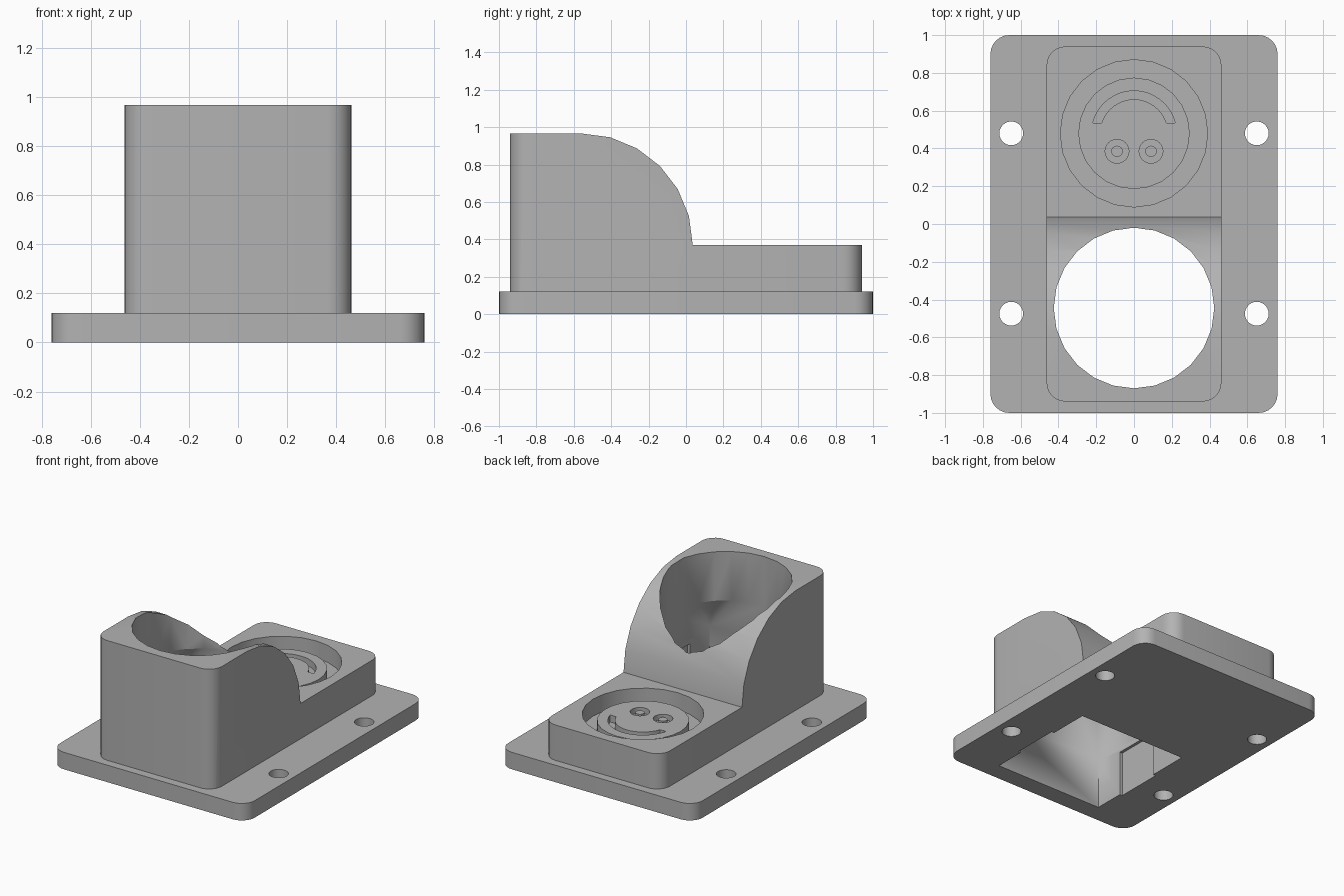
import bpy, bmesh, math
from math import sin, cos, pi, radians

cube = bpy.data.objects.get("Cube")
if cube:
    bpy.data.objects.remove(cube, do_unlink=True)

grey = bpy.data.materials.new("plain grey")
grey.use_nodes = True
colour = (0.45, 0.45, 0.45, 1)
grey.diffuse_color = colour
grey.node_tree.nodes["Principled BSDF"].inputs["Base Color"].default_value = colour


def make(name, bm):
    bmesh.ops.recalc_face_normals(bm, faces=bm.faces)
    mesh = bpy.data.meshes.new(name)
    bm.to_mesh(mesh)
    bm.free()
    mesh.materials.append(grey)
    obj = bpy.data.objects.new(name, mesh)
    bpy.context.collection.objects.link(obj)
    return obj


def prism(name, outline, low, high, axis="z"):
    """Extrude an outline along z (points are x, y) or x (points are y, z)."""
    bm = bmesh.new()
    place = (lambda p, h: (p[0], p[1], h)) if axis == "z" else (lambda p, h: (h, p[0], p[1]))
    a = [bm.verts.new(place(p, low)) for p in outline]
    b = [bm.verts.new(place(p, high)) for p in outline]
    bm.faces.new(a)
    bm.faces.new(b)
    for i in range(len(a)):
        j = (i + 1) % len(a)
        bm.faces.new((a[i], a[j], b[j], b[i]))
    return make(name, bm)


def arc(x, y, r, start, end, steps):
    return [(x + r * cos(radians(start + (end - start) * i / steps)),
             y + r * sin(radians(start + (end - start) * i / steps))) for i in range(steps + 1)]


def circle(x, y, r, n=24):
    return arc(x, y, r, 0, 360, n)[:-1]


def rounded(hx, hy, r):
    points = []
    for k, (sx, sy) in enumerate(((1, 1), (-1, 1), (-1, -1), (1, -1))):
        points += arc(sx * (hx - r), sy * (hy - r), r, 90 * k, 90 * k + 90, 6)
    return points


def combine(target, tool, operation):
    """Apply a boolean and discard the tool."""
    mod = target.modifiers.new(operation, "BOOLEAN")
    mod.operation, mod.solver, mod.object = operation, "EXACT", tool
    graph = bpy.context.evaluated_depsgraph_get()
    mesh = bpy.data.meshes.new_from_object(target.evaluated_get(graph))
    target.modifiers.clear()
    target.data = mesh
    bpy.data.objects.remove(tool, do_unlink=True)


# Base plate and raised body
housing = prism("housing", rounded(0.76, 1.0, 0.1), 0, 0.12)
body = prism("body", rounded(0.463, 0.94, 0.1), 0.05, 0.966)

# Curved step from the tall front down to the low rear
step = arc(-0.56, 0.37, 0.596, 0, 90, 6) + [(-0.56, 1.3), (1.2, 1.3), (1.2, 0.37)]
combine(body, prism("step_cutter", step, -0.8, 0.8, "x"), "DIFFERENCE")
combine(housing, body, "UNION")

# Passage: round at the top, lofted to a square opening underneath
bm = bmesh.new()
R, CY, N = 0.425, -0.445, 24
corners = ((R, R), (-R, R), (-R, -R), (R, -R))
floor, shoulder = [[bm.verts.new((x, CY + y, z)) for x, y in corners] for z in (-0.1, 0.36)]
neck, top = [[bm.verts.new((x, y, z)) for x, y in circle(0, CY, R, N)] for z in (0.62, 1.2)]
bm.faces.new(floor)
bm.faces.new(top)
for q in range(4):
    bm.faces.new((floor[q - 1], floor[q], shoulder[q], shoulder[q - 1]))
    bm.faces.new((shoulder[q - 1], shoulder[q], neck[q * N // 4]))
for i in range(N):
    j = (i + 1) % N
    bm.faces.new((neck[i], neck[j], shoulder[i * 4 // N]))
    bm.faces.new((neck[i], neck[j], top[j], top[i]))
combine(housing, make("passage_cutter", bm), "DIFFERENCE")

# Shallow side recesses inside the square opening
recess = [(-0.445, -0.65), (0.445, -0.65), (0.445, -0.31), (-0.445, -0.31)]
combine(housing, prism("recess_cutter", recess, -0.1, 0.32), "DIFFERENCE")

# Screw holes
for x in (-0.65, 0.65):
    for y in (-0.475, 0.48):
        combine(housing, prism("screw_cutter", circle(x, y, 0.063), -0.1, 0.3), "DIFFERENCE")

# Round well with a socket disc standing in it
combine(housing, prism("well_cutter", circle(0, 0.48, 0.39), 0.25, 0.6), "DIFFERENCE")
combine(housing, prism("socket_disc", circle(0, 0.48, 0.295), 0.2, 0.325), "UNION")

# Curved slot and two pin sockets in the disc
slot = arc(0, 0.48, 0.225, 14, 166, 16) + arc(0, 0.48, 0.18, 162, 18, 16)
combine(housing, prism("slot_cutter", slot, 0.275, 0.6), "DIFFERENCE")
for x in (-0.09, 0.09):
    combine(housing, prism("socket_cutter", circle(x, 0.385, 0.063), 0.285, 0.6), "DIFFERENCE")
    combine(housing, prism("pin", circle(x, 0.385, 0.03, 16), 0.26, 0.32), "UNION")

bpy.ops.object.select_all(action="DESELECT")
housing.select_set(True)
bpy.context.view_layer.objects.active = housing
bpy.ops.object.shade_smooth_by_angle(angle=radians(30))
